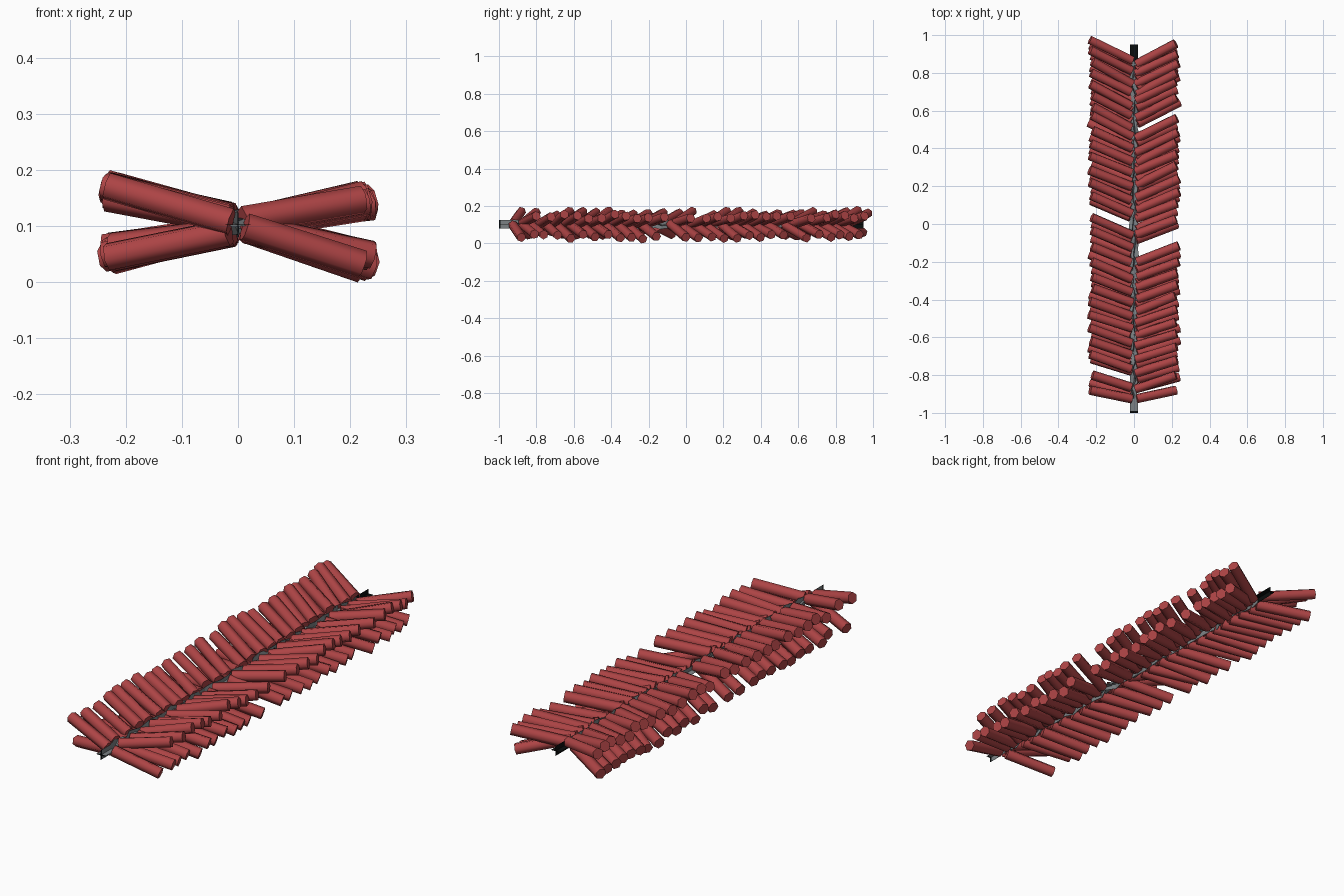
import bpy, bmesh, math, random
from mathutils import Vector, Matrix

if "Cube" in bpy.data.objects:
    bpy.data.objects.remove(bpy.data.objects["Cube"])

random.seed(7)


def material(name, rgb):
    m = bpy.data.materials.new(name)
    m.diffuse_color = (*rgb, 1)
    m.use_nodes = True
    m.node_tree.nodes["Principled BSDF"].inputs["Base Color"].default_value = m.diffuse_color
    return m


RED = material("red_paper", (0.42, 0.058, 0.06))
GREY = material("grey_fuse", (0.2, 0.22, 0.23))
BLACK = material("black_fuse_tip", (0.003, 0.004, 0.004))


def finish(bm, name, mats):
    me = bpy.data.meshes.new(name)
    bm.to_mesh(me)
    bm.free()
    for m in mats:
        me.materials.append(m)
    ob = bpy.data.objects.new(name, me)
    bpy.context.collection.objects.link(ob)
    return ob


def add_tube(bm, a, b, radius=0.0255):
    """Six-sided closed paper tube from a to b."""
    d = b - a
    rot = d.to_track_quat('Z', 'Y').to_matrix().to_4x4()
    roll = Matrix.Rotation(random.uniform(0, math.pi / 3), 4, 'Z')
    bmesh.ops.create_cone(bm, cap_ends=True, segments=6, radius1=radius, radius2=radius,
                          depth=d.length, matrix=Matrix.Translation((a + b) / 2) @ rot @ roll)


def staggered(ends):
    """Positions for the lower row, set between those of the upper row."""
    return [(p + q) / 2 if p - q < 0.09 else p - 0.025 for p, q in zip(ends, ends[1:])]


# Outer-end positions along the string, with the natural gaps
RIGHT = [0.955, 0.90, 0.85, 0.80, 0.755, 0.67, 0.56, 0.485, 0.43, 0.37, 0.31, 0.24, 0.17, 0.11,
         0.025, -0.115, -0.20, -0.26, -0.32, -0.38, -0.45, -0.52, -0.58, -0.65, -0.72, -0.80]
LEFT = [0.975, 0.92, 0.86, 0.80, 0.74, 0.68, 0.62, 0.575, 0.495, 0.425, 0.36, 0.285, 0.22, 0.15,
        0.035, -0.035, -0.12, -0.20, -0.28, -0.34, -0.41, -0.48, -0.55, -0.62, -0.69, -0.80, -0.88]

# name, side, end positions, height of inner end, height of outer end
ROWS = [("upper_right_crackers", 1, RIGHT, 0.105, 0.145),
        ("lower_right_crackers", 1, staggered(RIGHT) + [-0.81, -0.88], 0.098, 0.035),
        ("upper_left_crackers", -1, LEFT, 0.113, 0.162),
        ("lower_left_crackers", -1, staggered(LEFT), 0.092, 0.050)]

for name, side, ends, z_in, z_out in ROWS:
    bm = bmesh.new()
    for y in ends:
        # shallow sweep at the front, steeper towards the back
        sweep = 0.045 if y < -0.86 else 0.088 + 0.026 * y + random.uniform(-0.01, 0.01)
        x_out = 0.23 + random.uniform(-0.012, 0.01)
        x_in = 0.013 + random.uniform(-0.005, 0.005)
        a = Vector((side * x_in, y - sweep, z_in + random.uniform(-0.006, 0.006)))
        b = Vector((side * x_out, y, z_out + random.uniform(-0.012, 0.014)))
        add_tube(bm, a, b)
    # round the paper walls, keep the end rims sharp
    for f in bm.faces:
        f.smooth = len(f.verts) == 4
        if not f.smooth:
            for e in f.edges:
                e.smooth = False
    finish(bm, name, [RED])

# Fuse: two crossed ribbons with a slight wobble, black at the tips
bm = bmesh.new()
stations = [-1.0, -0.991, -0.93] + [-0.93 + 0.05 * k for k in range(1, 36)] + [0.86, 0.95]
previous = None
for k, y in enumerate(stations):
    inner = 3 <= k < len(stations) - 2
    w = 0.007 if inner else 0
    cx, cz = random.uniform(-w, w), 0.102 + random.uniform(-w, w)
    twist = random.uniform(-0.5, 0.5) if inner else 0
    ring = []
    for q in range(4):
        t = twist + q * math.pi / 2
        ring.append(bm.verts.new((cx + 0.022 * math.cos(t), y, cz + 0.022 * math.sin(t))))
    if previous:
        for q in (0, 1):
            f = bm.faces.new((previous[q], previous[q + 2], ring[q + 2], ring[q]))
            f.material_index = 1 if k == 1 or k == len(stations) - 1 else 0
    previous = ring
bmesh.ops.recalc_face_normals(bm, faces=bm.faces)
fuse = finish(bm, "fuse", [GREY, BLACK])
thick = fuse.modifiers.new("thickness", 'SOLIDIFY')
thick.thickness = 0.001
thick.offset = 0
